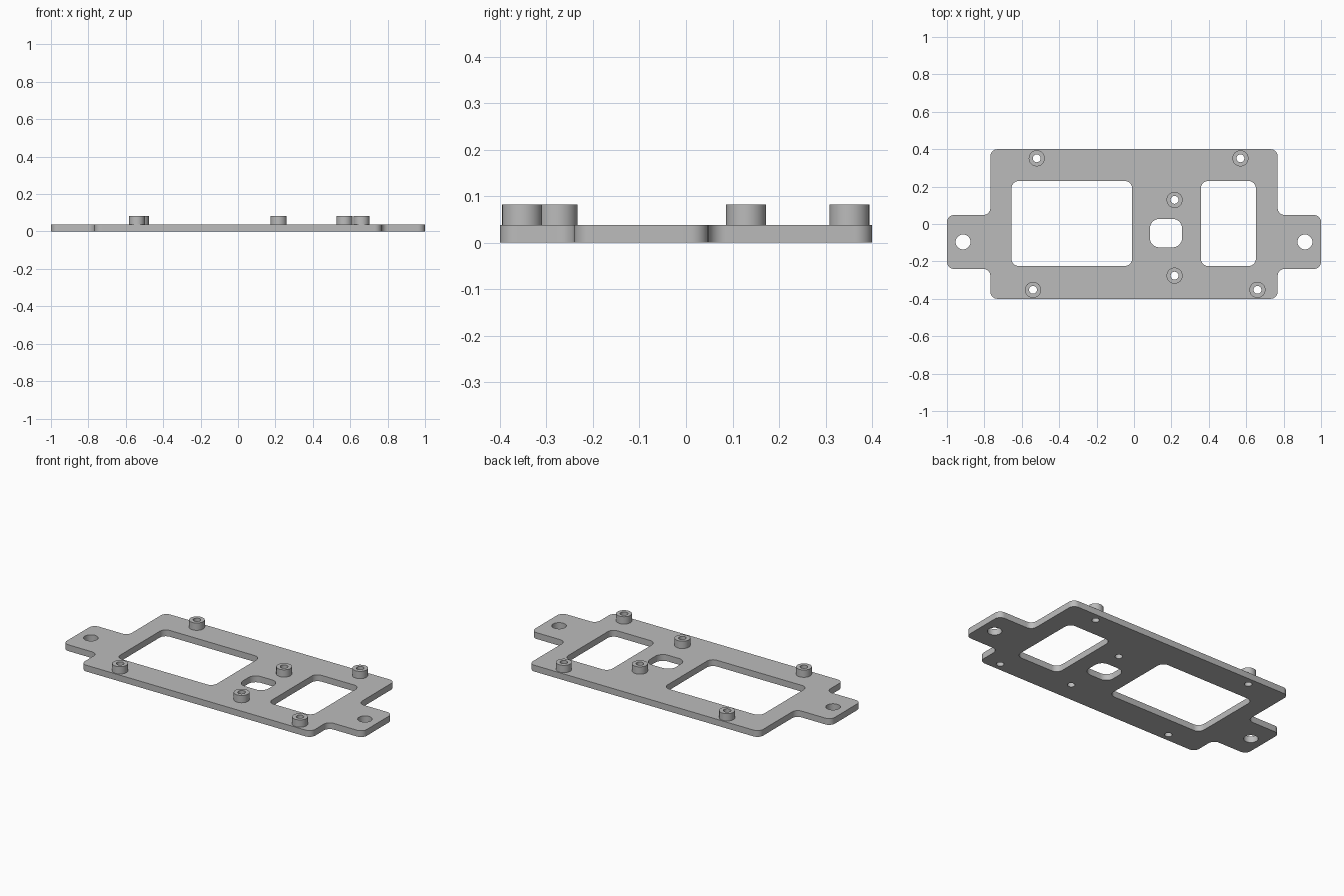
import bpy, bmesh, math
from mathutils import Vector

if "Cube" in bpy.data.objects:
    bpy.data.objects.remove(bpy.data.objects["Cube"])

T = 0.038       # plate thickness
TOP = 0.082     # top of the standoffs

grey = bpy.data.materials.new("satin grey")
grey.diffuse_color = (0.5, 0.5, 0.5, 1)
grey.use_nodes = True
grey.node_tree.nodes["Principled BSDF"].inputs["Base Color"].default_value = grey.diffuse_color


def rounded(points, r, steps=8):
    """Outline with every right-angled corner replaced by an arc."""
    pts = [Vector(p) for p in points]
    out = []
    for i, p in enumerate(pts):
        din = (p - pts[i - 1]).normalized()
        dout = (pts[(i + 1) % len(pts)] - p).normalized()
        c = p - r * din + r * dout
        for k in range(steps + 1):
            a = math.pi / 2 * k / steps
            out.append(c - r * dout * math.cos(a) + r * din * math.sin(a))
    return out


def rect(x0, x1, y0, y1, r):
    return rounded([(x0, y0), (x1, y0), (x1, y1), (x0, y1)], r)


def circle(x, y, r, n=32):
    return [Vector((x + r * math.cos(2 * math.pi * i / n),
                    y + r * math.sin(2 * math.pi * i / n))) for i in range(n)]


def solid(name, loops, z0, z1, bottom=True):
    """Walls along each loop, with filled caps; inner loops become holes."""
    bm = bmesh.new()
    edges = {z0: [], z1: []}
    for loop in loops:
        rings = {}
        n = len(loop)
        for z in (z0, z1):
            vs = [bm.verts.new((p.x, p.y, z)) for p in loop]
            rings[z] = vs
            edges[z] += [bm.edges.new((vs[i], vs[(i + 1) % n])) for i in range(n)]
        lo, hi = rings[z0], rings[z1]
        for i in range(n):
            j = (i + 1) % n
            bm.faces.new((lo[i], lo[j], hi[j], hi[i]))
    for z in ((z0, z1) if bottom else (z1,)):
        bmesh.ops.triangle_fill(bm, use_beauty=True, edges=edges[z], normal=(0, 0, 1))
    bmesh.ops.recalc_face_normals(bm, faces=bm.faces[:])
    me = bpy.data.meshes.new(name)
    bm.to_mesh(me)
    bm.free()
    me.materials.append(grey)
    ob = bpy.data.objects.new(name, me)
    bpy.context.collection.objects.link(ob)
    ob.select_set(True)
    bpy.context.view_layer.objects.active = ob
    return ob


# Plate outline with a mounting tab at each end
B, E, H = 0.768, 1.0, 0.4
LO, HI = -0.24, 0.048
outline = rounded([(-B, -H), (B, -H), (B, LO), (E, LO), (E, HI), (B, HI),
                   (B, H), (-B, H), (-B, HI), (-E, HI), (-E, LO), (-B, LO)], 0.038)

# Windows, mounting holes and screw holes
windows = [rect(-0.655, -0.01, -0.225, 0.23, 0.04),
           rect(0.357, 0.652, -0.225, 0.23, 0.04),
           rect(0.085, 0.257, -0.125, 0.027, 0.05)]
mounts = [circle(s * 0.914, -0.096, 0.04) for s in (-1, 1)]
posts = [(-0.52, 0.351), (0.569, 0.351), (0.217, 0.129),
         (0.217, -0.276), (-0.54, -0.352), (0.66, -0.352)]
screws = [circle(x, y, 0.021) for x, y in posts]
solid("mounting_plate", [outline] + windows + mounts + screws, 0, T)

# Hollow standoffs
for i, (x, y) in enumerate(posts):
    solid(f"standoff_{i + 1}", [circle(x, y, 0.043), circle(x, y, 0.021)], T, TOP, bottom=False)

bpy.ops.object.shade_smooth_by_angle(angle=math.radians(30))
